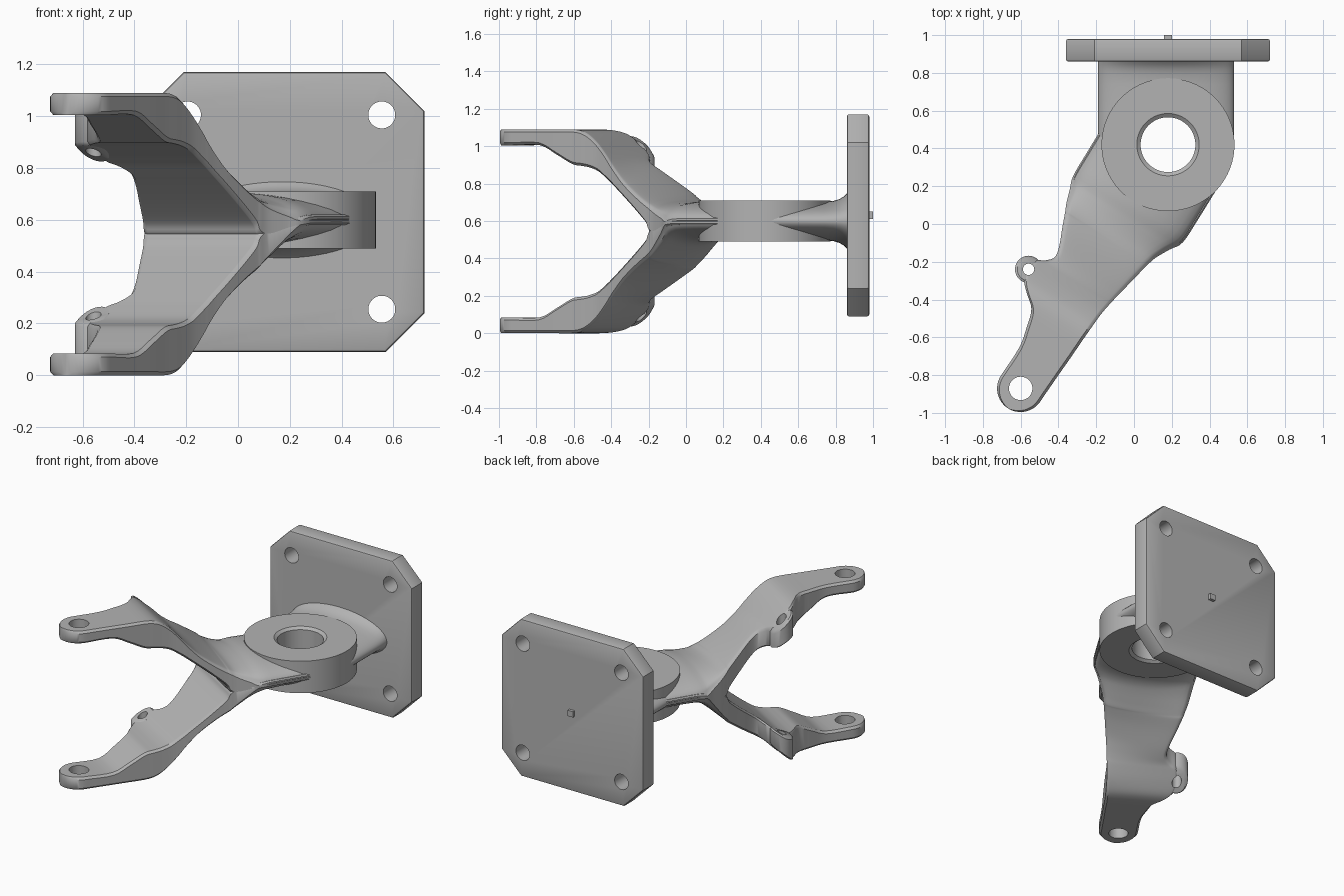
import bpy, bmesh, math
from mathutils import Vector

if "Cube" in bpy.data.objects:
    bpy.data.objects.remove(bpy.data.objects["Cube"], do_unlink=True)

metal = bpy.data.materials.new("grey_metal")
metal.use_nodes = True
GREY = (0.45, 0.45, 0.45, 1)
metal.diffuse_color = GREY
metal.node_tree.nodes["Principled BSDF"].inputs["Base Color"].default_value = GREY


def finish(name, bm):
    bmesh.ops.recalc_face_normals(bm, faces=bm.faces)
    mesh = bpy.data.meshes.new(name)
    bm.to_mesh(mesh)
    bm.free()
    mesh.materials.append(metal)
    ob = bpy.data.objects.new(name, mesh)
    bpy.context.collection.objects.link(ob)
    return ob


def select(ob):
    bpy.ops.object.select_all(action='DESELECT')
    ob.select_set(True)
    bpy.context.view_layer.objects.active = ob


def apply_mod(ob, kind, **settings):
    select(ob)
    mod = ob.modifiers.new("mod", kind)
    for key, value in settings.items():
        setattr(mod, key, value)
    bpy.ops.object.modifier_apply(modifier=mod.name)


def smooth(ob, angle=35):
    select(ob)
    bpy.ops.object.shade_smooth_by_angle(angle=math.radians(angle))


def loft(name, sections, capped=True):
    """Skin closed cross-sections that share a point count."""
    bm = bmesh.new()
    rings = [[bm.verts.new(p) for p in sec] for sec in sections]
    n = len(rings[0])
    for a, b in zip(rings, rings[1:]):
        for i in range(n):
            j = (i + 1) % n
            bm.faces.new((a[i], a[j], b[j], b[i]))
    if capped:
        bm.faces.new(rings[0])
        bm.faces.new(rings[-1])
    return finish(name, bm)


def circle(cx, cy, z, r, n=48):
    return [(cx + r * math.cos(math.tau * i / n), cy + r * math.sin(math.tau * i / n), z)
            for i in range(n)]


def drill(obs, ends):
    """Cut a round hole, given by its two end circles, through every object."""
    cutter = loft("hole_cutter", ends)
    cutter.hide_render = True
    for ob in obs:
        apply_mod(ob, 'BOOLEAN', object=cutter, operation='DIFFERENCE', solver='EXACT')
    bpy.data.objects.remove(cutter, do_unlink=True)


def drill_down(obs, x, y, r):
    drill(obs, [circle(x, y, z, r) for z in (-0.5, 2)])


def drill_back(obs, x, z, r):
    drill(obs, [[Vector(p).xzy for p in circle(x, z, y, r)] for y in (0.5, 1.5)])


# Mounting plate with clipped corners and four bolt holes
PX, PZ, HALF, CLIP = 0.18, 0.63, 0.54, 0.39
corners = [(CLIP, HALF), (HALF, CLIP), (HALF, -CLIP), (CLIP, -HALF),
           (-CLIP, -HALF), (-HALF, -CLIP), (-HALF, CLIP), (-CLIP, HALF)]
plate = loft("mounting_plate", [[(PX + a, y, PZ + b) for a, b in corners] for y in (0.86, 0.98)])
apply_mod(plate, 'BEVEL', width=0.012, segments=2, limit_method='ANGLE', angle_limit=1.0)
for sx in (-1, 1):
    for sz in (-1, 1):
        drill_back([plate], PX + sx * 0.375, PZ + sz * 0.375, 0.052)
smooth(plate, 30)

# Small locating peg on the back of the plate
loft("locating_peg", [[(PX + a * 0.02, y, PZ + b * 0.02)
                       for a, b in ((-1, -1), (1, -1), (1, 1), (-1, 1))] for y in (0.97, 1.0)])

# Pivot ring with chamfered bore
CX, CY, CZ = 0.18, 0.42, 0.60
ring_profile = [(0.145, -0.095), (0.165, -0.11), (0.352, -0.11),
                (0.352, 0.11), (0.165, 0.11), (0.145, 0.095), (0.145, -0.095)]
ring = loft("pivot_ring", [circle(CX, CY, CZ + z, r, 96) for r, z in ring_profile], capped=False)
smooth(ring)

# Oval neck flaring into the plate
neck_sections = []
for y, h in ((0.42, 0.1), (0.6, 0.1), (0.74, 0.102), (0.79, 0.108),
             (0.82, 0.117), (0.845, 0.132), (0.865, 0.152)):
    neck_sections.append([(0.17 + 0.36 * math.cos(math.tau * i / 64), y,
                           CZ + h * math.sin(math.tau * i / 64)) for i in range(64)])
neck = loft("neck", neck_sections)

# Fork stations: distance, left edge, right edge, inner, crown and edge height, rise to the left
stations = [
    (0.08, -0.345, 0.343, -0.02, 0.100, 0.004, 0),
    (0.25, -0.345, 0.342, -0.02, 0.100, 0.004, 0),
    (0.40, -0.343, 0.336, -0.02, 0.108, 0.012, 0),
    (0.47, -0.322, 0.296, -0.02, 0.125, 0.060, 0.005),
    (0.54, -0.300, 0.258, -0.02, 0.155, 0.120, 0.015),
    (0.58, -0.283, 0.244, 0.00, 0.178, 0.155, 0.020),
    (0.60, -0.275, 0.238, 0.040, 0.190, 0.172, 0.025),
    (0.67, -0.248, 0.222, 0.105, 0.235, 0.222, 0.030),
    (0.76, -0.212, 0.202, 0.180, 0.300, 0.290, 0.030),
    (0.82, -0.202, 0.188, 0.228, 0.347, 0.340, 0.020),
    (0.86, -0.235, 0.180, 0.260, 0.382, 0.375, 0.010),
    (0.89, -0.280, 0.174, 0.282, 0.412, 0.408, 0.005),
    (0.95, -0.290, 0.164, 0.322, 0.470, 0.468, 0),
    (1.01, -0.277, 0.159, 0.342, 0.518, 0.515, 0),
    (1.06, -0.230, 0.156, 0.350, 0.538, 0.537, 0),
    (1.12, -0.165, 0.152, 0.360, 0.545, 0.545, 0),
    (1.22, -0.135, 0.147, 0.410, 0.545, 0.545, 0),
    (1.33, -0.114, 0.140, 0.460, 0.545, 0.545, 0),
    (1.50, -0.120, 0.130, 0.460, 0.545, 0.545, 0),
]


def spline(table, steps=4):
    """Smooth the stations into a finer list."""
    pts = [Vector(r) for r in table]
    out = []
    for i in range(len(pts) - 1):
        p0, p1, p2, p3 = pts[max(i - 1, 0)], pts[i], pts[i + 1], pts[min(i + 2, len(pts) - 1)]
        for k in range(steps):
            t = k / steps
            out.append(p1 + (p2 - p0) * (t / 2) + (p0 * 2 - p1 * 5 + p2 * 4 - p3) * (t * t / 2)
                       + (p1 * 3 - p0 - p2 * 3 + p3) * (t ** 3 / 2))
    return out


rows = spline(stations)
# Rounded prong tip
TIP_S, TIP_T, TIP_R = 1.508, 0.005, 0.125
for i in range(13):
    a = math.radians(88 * i / 12)
    w = TIP_R * math.cos(a)
    rows.append(Vector((TIP_S + TIP_R * math.sin(a), TIP_T - w, TIP_T + w, 0.46, 0.545, 0.545, 0)))

DX, DY = -0.52, -0.854   # fork direction in plan


def to_plan(s, t):
    return CX + DX * s - DY * t, CY + DY * s + DX * t


def middle(s):
    k = min(max((s - 0.35) / 0.25, 0), 1)
    return 0.60 - 0.055 * k * k * (3 - 2 * k)


def height_at(s, col):
    for a, b in zip(rows, rows[1:]):
        if a[0] <= s <= b[0]:
            return a[col] + (b[col] - a[col]) * (s - a[0]) / (b[0] - a[0])
    return rows[-1][col]


def prong_section(row, side):
    s, left, right, inner, crown, edge, rise = row
    c = min(0.014, (right - left) * 0.2, (edge - inner) * 0.3)
    angles = [math.pi * (i / 16 - 0.5) for i in range(17)]
    mid_t, half = (left + right) / 2, (right - left) / 2 - c
    outer = [(mid_t + half * math.sin(a), edge + (crown - edge) * math.cos(a) - rise * math.sin(a))
             for a in angles]
    under = [(mid_t + half * math.sin(a), inner) for a in reversed(angles)]
    sec = ([(left, edge + rise - c)] + outer + [(right, edge - rise - c), (right, inner + c)]
           + under + [(left, inner + c)])
    return [(*to_plan(s, t), middle(s) + side * h) for t, h in sec]


LUG_X, LUG_Y = -0.558, -0.24
TIP_X, TIP_Y = to_plan(TIP_S, TIP_T)
prongs, lugs = [], []
for label, side in (("upper", 1), ("lower", -1)):
    prongs.append(loft(label + "_prong", [prong_section(r, side) for r in rows]))
    # Side lug whose ends follow the slope of the prong
    ends = []
    for col, shift, r in ((3, 0.0, 0.06), (3, 0.012, 0.072), (4, -0.02, 0.072), (4, -0.008, 0.06)):
        ends.append([(x, y, middle(1) + side * (shift + height_at(
            (x - CX) * DX + (y - CY) * DY, col))) for x, y, _ in circle(LUG_X, LUG_Y, 0, r, 32)])
    lugs.append(loft(label + "_lug", ends))

# Bores through the fork, its lugs and the hub
drill_down(prongs + [neck], CX, CY, 0.2)
drill_down(prongs, TIP_X, TIP_Y, 0.062)
drill_down(prongs + lugs, LUG_X, LUG_Y, 0.03)
for ob in prongs + lugs + [neck]:
    smooth(ob, 40)
